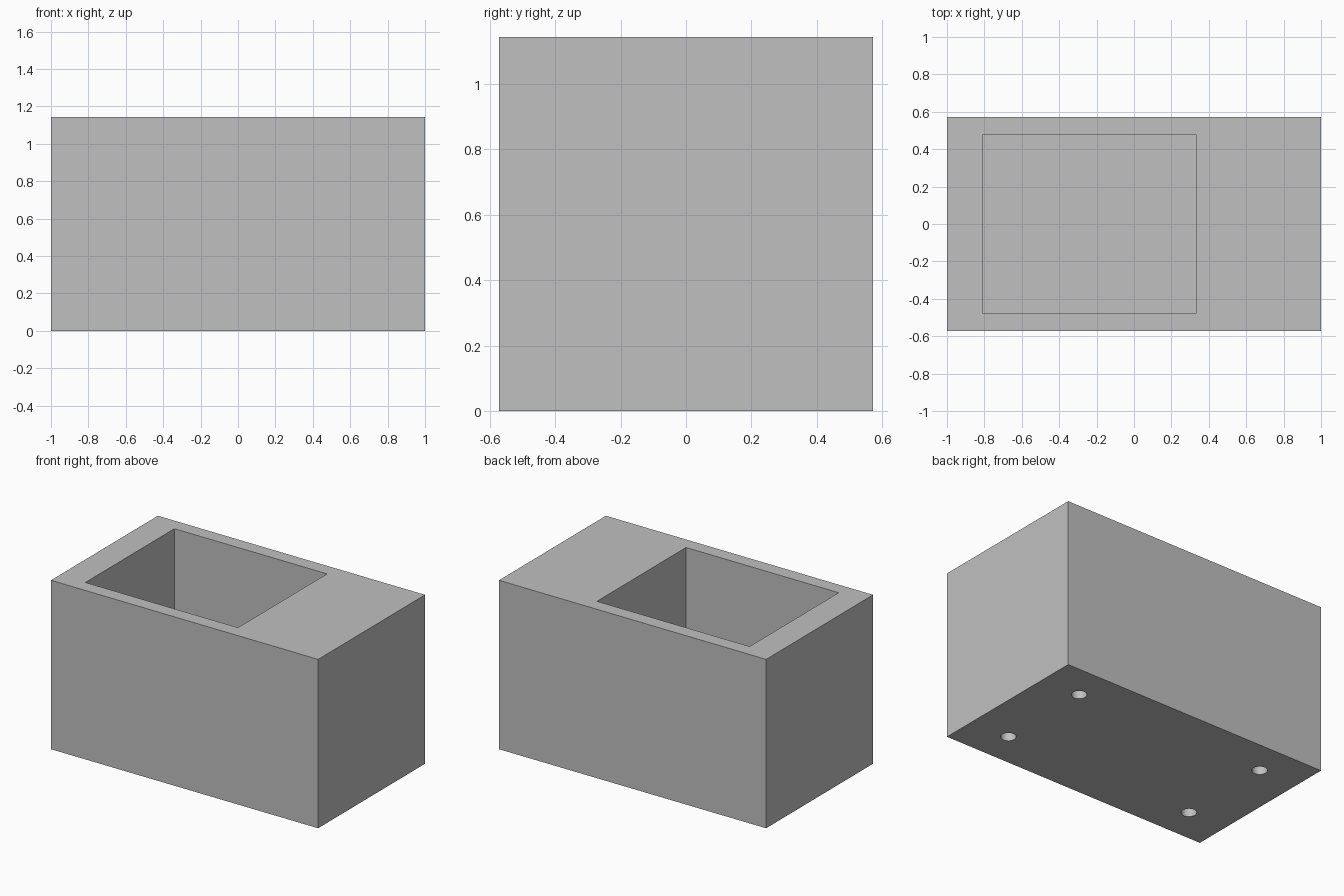
import bpy

default = bpy.data.objects.get("Cube")
if default:
    bpy.data.objects.remove(default, do_unlink=True)

UNIT = 2 / 210  # the block is 210 x 120 x 120 of these units

grey = bpy.data.materials.new("light grey")
grey.use_nodes = True
colour = (0.527, 0.527, 0.527, 1)
grey.diffuse_color = colour
grey.node_tree.nodes["Principled BSDF"].inputs["Base Color"].default_value = colour


def box(name, x, y, z):
    """Box spanning the given (low, high) ranges."""
    spans = (x, y, z)
    bpy.ops.mesh.primitive_cube_add(size=1, location=[sum(s) / 2 * UNIT for s in spans])
    obj = bpy.context.object
    obj.name = name
    obj.scale = [(s[1] - s[0]) * UNIT for s in spans]
    bpy.ops.object.transform_apply(location=True, rotation=True, scale=True)
    obj.data.materials.append(grey)
    return obj


def cut(target, cutter):
    """Subtract the cutter from the target and hide it."""
    mod = target.modifiers.new(cutter.name, "BOOLEAN")
    mod.operation = "DIFFERENCE"
    mod.solver = "EXACT"
    mod.object = cutter
    cutter.hide_render = True
    cutter.hide_set(True)


# Solid block with an off-centre pocket open at the top
block = box("block", (-105, 105), (-60, 60), (0, 120))
cut(block, box("pocket_cutter", (-85, 35), (-50, 50), (20, 130)))

# Four blind mounting holes in the underside
for x in (-75, 75):
    for y in (-35, 35):
        bpy.ops.mesh.primitive_cylinder_add(
            vertices=48, radius=5 * UNIT, depth=20 * UNIT, location=(x * UNIT, y * UNIT, 0))
        hole = bpy.context.object
        hole.name = "mounting_hole_cutter"
        hole.data.materials.append(grey)
        cut(block, hole)

# Apply the cuts, then smooth only the round hole walls
bpy.ops.object.select_all(action="DESELECT")
block.select_set(True)
bpy.context.view_layer.objects.active = block
for mod in list(block.modifiers):
    bpy.ops.object.modifier_apply(modifier=mod.name)
bpy.ops.object.shade_smooth_by_angle(angle=0.5)

# The cutters are no longer needed
for obj in list(bpy.data.objects):
    if "_cutter" in obj.name:
        bpy.data.objects.remove(obj, do_unlink=True)
